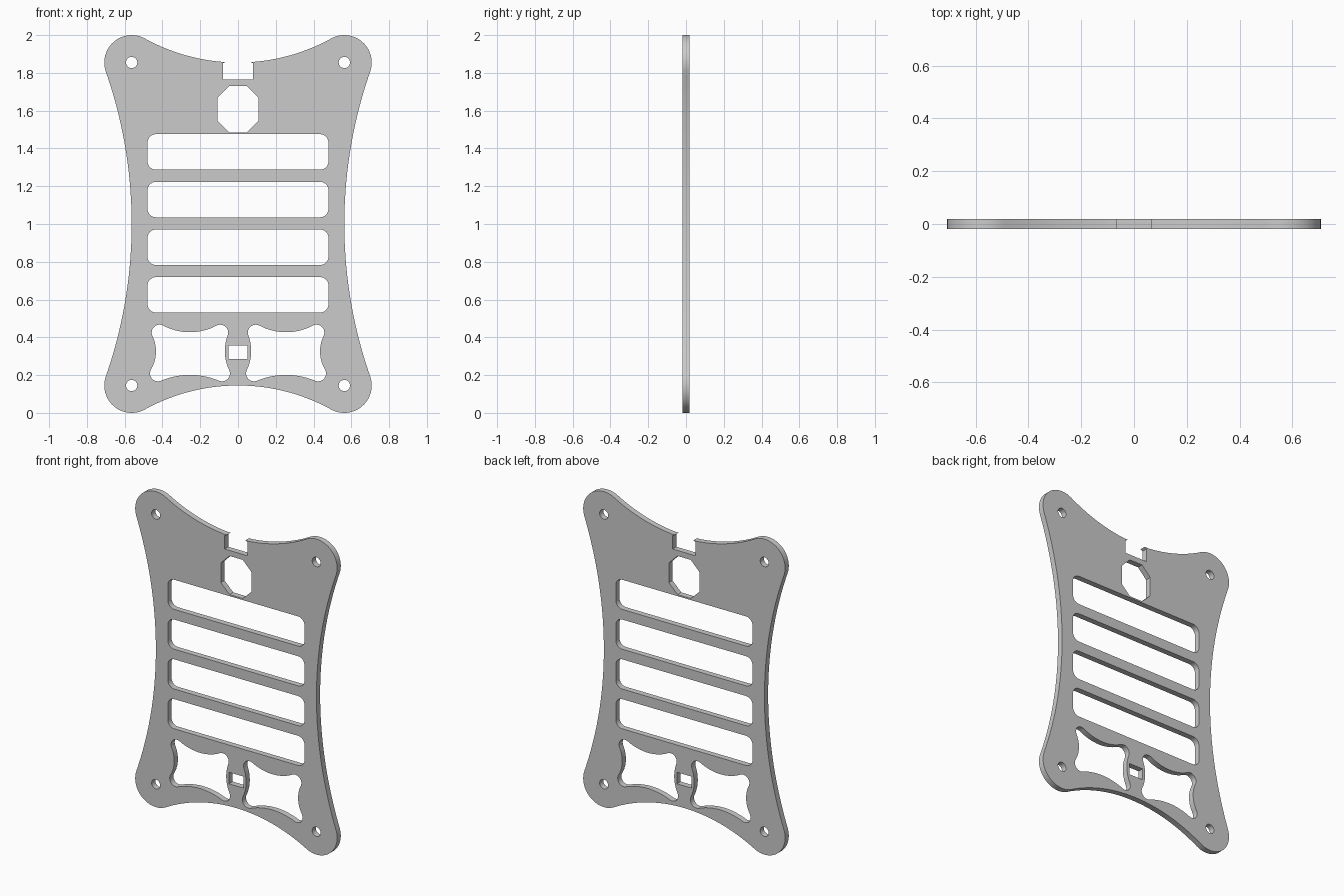
import bpy, bmesh
from math import pi, cos, sin, atan2
from mathutils import Vector, Matrix

if "Cube" in bpy.data.objects:
    bpy.data.objects.remove(bpy.data.objects["Cube"])

THICK = 0.037


def arc(c, r, a0, a1, n):
    return [(c[0] + r * cos(a0 + (a1 - a0) * i / n), c[1] + r * sin(a0 + (a1 - a0) * i / n))
            for i in range(n + 1)]


def angle(a, b):
    return atan2(b[1] - a[1], b[0] - a[0])


def lobed(corners, r, rises, n_lobe, n_side):
    """Round lobes on counter-clockwise corners, joined by tangent inward arcs.
    rises: how far each arc's middle lies outside the line between lobe centres."""
    k = len(corners)
    P = [Vector(c) for c in corners]
    sides = []
    for i in range(k):
        a, b = P[i], P[(i + 1) % k]
        d = b - a
        h, e = d.length / 2, rises[i]
        R = (h * h + e * e - r * r) / (2 * (r - e))
        sides.append(((a + b) / 2 + Vector((d.y, -d.x)).normalized() * (R + e), R))
    pts = []
    for i in range(k):
        prev, (c, R) = sides[i - 1][0], sides[i]
        a0, a1 = angle(P[i], prev), angle(P[i], c)
        pts += arc(P[i], r, a0, a0 + (a1 - a0) % (2 * pi), n_lobe)
        b0, b1 = angle(c, P[i]), angle(c, P[(i + 1) % k])
        pts += arc(c, R, b0, b0 - (b0 - b1) % (2 * pi), n_side)[1:-1]
    return pts


def rounded_rect(x, z0, z1, r):
    pts = []
    for i, (cx, cz) in enumerate([(x - r, z1 - r), (r - x, z1 - r), (r - x, z0 + r), (x - r, z0 + r)]):
        pts += arc((cx, cz), r, i * pi / 2, (i + 1) * pi / 2, 8)
    return pts


# Outer outline with the notch cut into its top edge
cx, lo, hi = 0.563, 0.145, 1.855
outer = lobed([(-cx, lo), (cx, lo), (cx, hi), (-cx, hi)], 0.145, [0, 0, 0, 0], 20, 48)
in_notch = [abs(x) < 0.066 and z > 1.8 for x, z in outer]
at = in_notch.index(True)
notch = [(0.065, 1.859), (0.08, 1.85), (0.08, 1.765)]
notch += [(-x, z) for x, z in reversed(notch)]
outline = outer[:at] + notch + [p for p, cut in zip(outer[at:], in_notch[at:]) if not cut]
loops = [outline]

# Screw holes
for x in (-cx, cx):
    for z in (lo, hi):
        loops.append(arc((x, z), 0.03, 0, 2 * pi, 24)[:-1])

# Octagonal hole
loops.append([(0.108, 1.545), (0.108, 1.668), (0.046, 1.73), (-0.046, 1.73),
              (-0.108, 1.668), (-0.108, 1.545), (-0.046, 1.485), (0.046, 1.485)])

# Four long slots
for i in range(4):
    z = 0.531 + 0.2522 * i
    loops.append(rounded_rect(0.479, z, z + 0.188, 0.045))

# Pair of lobed holes with the small square between
star = lobed([(0.085, 0.209), (0.424, 0.209), (0.415, 0.425), (0.094, 0.425)],
             0.042, [0.008, 0.015, 0.002, 0.02], 12, 16)
loops += [star, [(-x, z) for x, z in reversed(star)]]
loops.append([(-0.05, 0.285), (0.05, 0.285), (0.05, 0.358), (-0.05, 0.358)])

# Fill and extrude the flat profile, then stand it upright
curve = bpy.data.curves.new("plate_profile", 'CURVE')
curve.dimensions = '2D'
curve.fill_mode = 'BOTH'
curve.extrude = THICK / 2
for pts in loops:
    s = curve.splines.new('POLY')
    s.points.add(len(pts) - 1)
    for p, (x, z) in zip(s.points, pts):
        p.co = (x, z, 0, 1)
    s.use_cyclic_u = True
plate = bpy.data.objects.new("mounting_plate", curve)
bpy.context.collection.objects.link(plate)
bpy.context.view_layer.objects.active = plate
plate.select_set(True)
bpy.ops.object.convert(target='MESH')
plate = bpy.context.object

bm = bmesh.new()
bm.from_mesh(plate.data)
bmesh.ops.remove_doubles(bm, verts=bm.verts, dist=1e-5)
bmesh.ops.transform(bm, matrix=Matrix.Rotation(pi / 2, 4, 'X'), verts=bm.verts)
bmesh.ops.recalc_face_normals(bm, faces=bm.faces)
bm.to_mesh(plate.data)
bm.free()
bpy.ops.object.shade_smooth_by_angle(angle=pi / 6)
